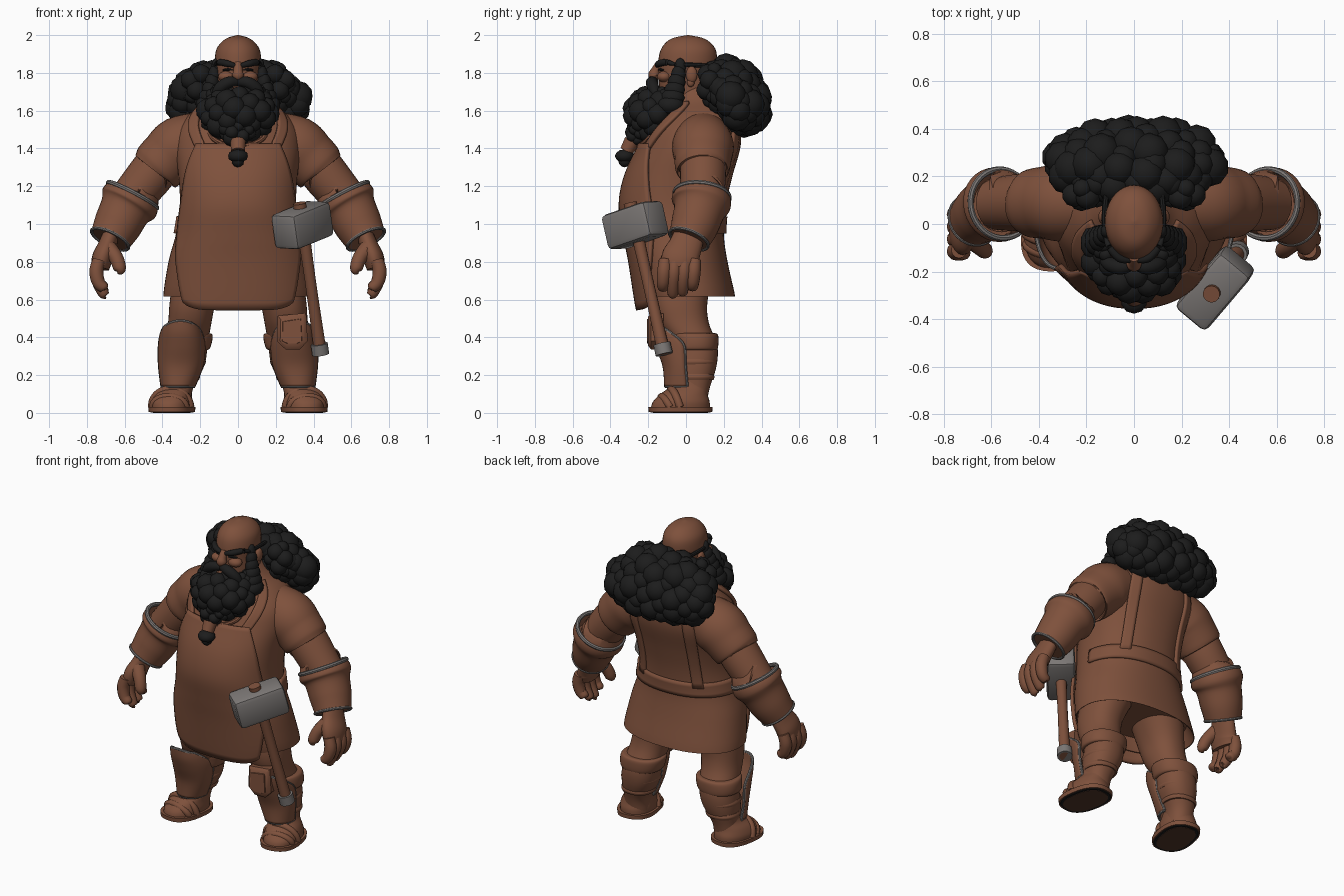
import bpy, bmesh, math, random
from mathutils import Vector, Matrix

if "Cube" in bpy.data.objects:
    bpy.data.objects.remove(bpy.data.objects["Cube"])
random.seed(4)
made = []


def material(name, r, g, b):
    m = bpy.data.materials.new(name)
    m.use_nodes = True
    m.diffuse_color = (r, g, b, 1)
    m.node_tree.nodes["Principled BSDF"].inputs["Base Color"].default_value = (r, g, b, 1)
    return m


BROWN = material("warm brown", .21, .082, .045)
BLACK = material("hair black", .012, .012, .012)
STEEL = material("dull steel", .2, .185, .178)
SOLE = material("dark sole brown", .08, .035, .022)


def finish(name, bm, mat, mirror=False, thick=0):
    bmesh.ops.recalc_face_normals(bm, faces=bm.faces)
    mesh = bpy.data.meshes.new(name)
    bm.to_mesh(mesh)
    bm.free()
    mesh.materials.append(mat)
    ob = bpy.data.objects.new(name, mesh)
    bpy.context.collection.objects.link(ob)
    if thick:
        ob.modifiers.new("thickness", "SOLIDIFY").thickness = thick
        ob.modifiers["thickness"].offset = 0
    if mirror:
        ob.modifiers.new("mirror", "MIRROR")
    made.append(ob)
    return ob


def spline(keys, u):
    """Smooth value through a list of equal-length keys at index u."""
    n = len(keys) - 1
    i = max(0, min(int(u), n - 1))
    t = u - i
    a, b, c, d = (keys[max(0, min(j, n))] for j in (i - 1, i, i + 1, i + 2))
    return [q + .5 * t * (r - p + t * (2*p - 5*q + 4*r - s + t * (3*(q - r) + s - p)))
            for p, q, r, s in zip(a, b, c, d)]


def samples(n, lo=0, hi=1):
    return [lo + (hi - lo) * i / n for i in range(n + 1)]


def skin(name, rings, mat, closed=True, **kw):
    bm = bmesh.new()
    rows = [[bm.verts.new(p) for p in ring] for ring in rings]
    n = len(rows[0])
    for a, b in zip(rows, rows[1:]):
        for i in range(n if closed else n - 1):
            j = (i + 1) % n
            bm.faces.new((a[i], a[j], b[j], b[i]))
    if closed:
        bm.faces.new(rows[0])
        bm.faces.new(rows[-1])
    return finish(name, bm, mat, **kw)


def on_ring(key, a, off=0, power=.9):
    x, y, z, rx, ry = key
    c, s = math.cos(a), math.sin(a)
    return (x + math.copysign(abs(c) ** power, c) * (rx + off),
            y + math.copysign(abs(s) ** power, s) * (ry + off), z)


def loft(name, keys, mat, steps=5, seg=36, power=.9, **kw):
    us = samples((len(keys) - 1) * steps, 0, len(keys) - 1)
    angles = samples(seg, 0, math.tau)[:-1]
    return skin(name, [[on_ring(spline(keys, u), a, 0, power) for a in angles] for u in us], mat, **kw)


def tube(name, keys, mat, steps=5, seg=20, flat=1, **kw):
    """Round limb through (x, y, z, radius) keys."""
    n = len(keys) - 1
    rings = []
    for u in samples(n * steps, 0, n):
        x, y, z, r = spline(keys, u)
        t = Vector(spline(keys, min(u + .05, n))[:3]) - Vector(spline(keys, max(u - .05, 0))[:3])
        t.normalize()
        ref = Vector((0, 1, 0)) if abs(t.y) < .85 else Vector((1, 0, 0))
        p = (ref - t * ref.dot(t)).normalized()
        q = t.cross(p)
        rings.append([Vector((x, y, z)) + (p * math.cos(a) + q * math.sin(a) * flat) * r
                      for a in samples(seg, 0, math.tau)[:-1]])
    return skin(name, rings, mat, **kw)


def balls(name, items, mat, detail=2, **kw):
    """One object made of spheres given as (centre, radii)."""
    bm = bmesh.new()
    for c, r in items:
        bmesh.ops.create_icosphere(bm, subdivisions=detail, radius=1,
                                   matrix=Matrix.Translation(c) @ Matrix.Diagonal((*r, 1)))
    return finish(name, bm, mat, **kw)


def curls(centre, radii, count, size, shear=0, bend=0):
    """Core ellipsoid wrapped in evenly spread lumps."""
    out = [(centre, radii)]
    for i in range(count):
        h = 1 - 2 * (i + .5) / count
        a, w = i * 2.39996, math.sqrt(1 - h * h)
        d = Vector((w * math.cos(a) * radii[0], w * math.sin(a) * radii[1], h * radii[2]))
        d.y -= shear * d.z
        d.z -= bend * d.x ** 2
        r = size * random.uniform(.8, 1.2)
        out.append((Vector(centre) + d, (r, r, r)))
    return out


# Torso with flared tunic skirt
TORSO = [(0, 0, .70, .35, .22), (0, .01, .615, .395, .25), (0, -.03, .80, .368, .25),
         (0, -.055, .95, .328, .255), (0, -.06, 1.10, .308, .272), (0, -.03, 1.25, .315, .275),
         (0, .025, 1.40, .335, .262), (0, .05, 1.50, .32, .24), (0, .07, 1.58, .26, .20),
         (0, .07, 1.65, .17, .14), (0, .05, 1.72, .11, .11)]
loft("tunic", TORSO, BROWN, seg=56)


def panel(name, u0, u1, left, right, off, drop=0, steps=24, cols=24, **kw):
    """Leather sheet lying on the torso between two angle rules."""
    rows = []
    for t in samples(steps):
        key = spline(TORSO, u0 + (u1 - u0) * t)
        low = drop * max(0, 1 - 4 * t) ** 1.5
        rows.append([Vector(on_ring(key, left(t) + (right(t) - left(t)) * c, off))
                     - Vector((0, 0, low * (1 - .6 * abs(2 * c - 1) ** 5))) for c in samples(cols)])
    return skin(name, rows, BROWN, closed=False, thick=.02, **kw)


FRONT = -math.pi / 2
half = lambda t: spline([(.74,), (1.05,), (1.2,), (1.0,), (.64,)], t * 4)[0]
panel("apron", 1, 6.2, lambda t: FRONT - half(t), lambda t: FRONT + half(t), .015, .07)
panel("front_strap", 6, 8.9, lambda t: FRONT + .46 + .5 * t, lambda t: FRONT + .66 + .6 * t, .011,
      cols=4, mirror=True)
panel("back_strap", 3.4, 8.9, lambda t: -FRONT - .75 + .1 * t, lambda t: -FRONT - .52 + .1 * t, .006,
      cols=4, mirror=True)
panel("back_belt", 3.0, 3.6, lambda t: .1, lambda t: math.pi - .1, .005, steps=4, cols=40)
tube("collar", [(-.17, -.10, 1.55, .013), (-.13, -.2, 1.45, .013), (0, -.25, 1.41, .013),
                (.13, -.2, 1.45, .013), (.17, -.10, 1.55, .013)], BROWN, seg=8)

# Head and face
loft("head", [(0, .0, 1.58, .11, .13), (0, 0, 1.70, .118, .14), (0, 0, 1.79, .118, .145),
              (0, .008, 1.86, .123, .155), (0, .012, 1.93, .112, .142), (0, .01, 1.98, .066, .09),
              (0, .01, 2.0, .004, .004)], BROWN, power=1)
tube("nose", [(0, -.14, 1.85, .02), (0, -.162, 1.81, .025), (0, -.168, 1.785, .031),
              (0, -.15, 1.765, .012)], BROWN)
balls("cheek", [((.06, -.115, 1.78), (.045, .038, .03))], BROWN, 3, mirror=True)
balls("ear", [((.13, .03, 1.79), (.02, .03, .045)), ((.128, .025, 1.75), (.015, .02, .025))],
      BROWN, 3, mirror=True)
tube("eyebrow", [(.015, -.152, 1.838, .012), (.06, -.143, 1.85, .018), (.10, -.10, 1.856, .016),
                 (.12, -.06, 1.845, .008)], BLACK, seg=10, mirror=True)
tube("eye", [(.03, -.144, 1.816, .004), (.055, -.135, 1.818, .007), (.08, -.12, 1.815, .004)],
     BLACK, seg=8, mirror=True)
tube("hairline", [(.117, -.06, 1.842, .012), (.124, .03, 1.842, .012), (.116, .13, 1.836, .012)],
     BLACK, seg=8, mirror=True)

# Beard, moustache and curly hair
balls("beard", curls((0, -.165, 1.585), (.165, .11, .105), 42, .056), BLACK)
balls("beard_point", curls((0, -.255, 1.49), (.07, .035, .045), 14, .036), BLACK)
balls("sideburn", [(Vector((.115 + .055 * t, -.03 - .05 * t, 1.83 - .2 * t)),
                    (.026 + .03 * t, .032 + .04 * t, .05)) for t in samples(5)], BLACK, mirror=True)
balls("jaw_beard", curls((.115, -.09, 1.68), (.03, .045, .03), 12, .03), BLACK, mirror=True)
tube("moustache", [(0, -.165, 1.752, .022), (.05, -.182, 1.75, .03), (.10, -.17, 1.715, .03),
                   (.135, -.15, 1.66, .012)], BLACK, mirror=True)
balls("lip", [((0, -.175, 1.712), (.035, .024, .013))], BROWN)
tube("beard_tie", [(0, -.285, 1.44, .042), (0, -.315, 1.385, .036)], BROWN)
balls("beard_tail", [((0, -.325, 1.36), (.055, .052, .036)), ((0, -.325, 1.335), (.034, .034, .035))], BLACK)
balls("hair", curls((0, .26, 1.68), (.325, .12, .15), 90, .07, .32, .4), BLACK)
balls("hair_side", curls((.19, .15, 1.735), (.075, .05, .085), 16, .045), BLACK, mirror=True)

# Arms
tube("sleeve", [(.17, .09, 1.46, .14), (.30, .09, 1.41, .163), (.375, .09, 1.35, .152),
                (.432, .085, 1.293, .142), (.438, .085, 1.286, .115)], BROWN, seg=32, mirror=True)
tube("upper_arm", [(.38, .09, 1.37, .12), (.47, .09, 1.25, .122), (.58, .085, 1.12, .11)],
     BROWN, seg=28, mirror=True)
tube("gauntlet", [(.556, .085, 1.155, .118), (.557, .085, 1.15, .148), (.578, .08, 1.11, .158),
                  (.60, .07, 1.07, .136), (.64, .045, .99, .126), (.677, .015, .92, .11)],
     BROWN, seg=32, mirror=True)


def hoop(name, centre, axis, radius, wire):
    q = Vector(axis).to_track_quat("Z", "Y").to_matrix()
    n = q @ Vector((0, 0, 1))
    pts = []
    for a in samples(40, 0, math.tau):
        d = q @ Vector((math.cos(a), math.sin(a), 0))
        pts.append([Vector(centre) + d * (radius + wire * math.cos(b)) + n * wire * math.sin(b)
                    for b in samples(8, 0, math.tau)])
    return skin(name, pts, STEEL, closed=False, mirror=True)


hoop("gauntlet_rim", (.558, .085, 1.152), (.11, -.025, -.21), .145, .013)
hoop("wrist_rim", (.677, .015, .92), (.1, -.08, -.2), .108, .009)

# Hands
tube("palm", [(.67, .02, .95, .08), (.695, -.005, .88, .09), (.718, -.03, .82, .1),
              (.73, -.035, .765, .088)], BROWN, flat=.55, mirror=True)
for i, tip in enumerate((.66, .625, .635, .665)):
    y = -.11 + .052 * i
    tube("finger", [(.735, y, .81, .034), (.75, y - .005, .75, .037), (.738, y - .01, .69, .034),
                    (.708, y - .012, tip, .027), (.702, y - .012, tip - .008, .006)],
         BROWN, seg=12, mirror=True)
tube("thumb", [(.685, -.06, .87, .045), (.645, -.095, .82, .038), (.625, -.115, .76, .032),
               (.63, -.12, .735, .008)], BROWN, seg=12, mirror=True)

# Legs and boots
loft("leg", [(.17, -.01, .80, .16, .17), (.235, -.03, .60, .125, .145), (.255, -.01, .48, .115, .13),
             (.275, .05, .36, .115, .115), (.29, .05, .25, .112, .112), (.318, .035, .13, .08, .09),
             (.325, .03, .05, .08, .08)], BROWN, mirror=True)
loft("boot_cuff", [(.27, .04, .422, .10, .10), (.27, .045, .417, .133, .122), (.275, .05, .38, .138, .122),
                   (.28, .05, .338, .128, .117), (.28, .05, .333, .10, .10)], BROWN, mirror=True)
for z, x, r in ((.27, .288, .112), (.19, .305, .098)):
    loft("boot_strap", [(x, .047, z - .016, r, r), (x, .047, z, r + .006, r + .006),
                        (x, .047, z + .016, r, r)], BROWN, mirror=True)

# Shin guards with steel edging, narrowing to a rounded knee
GUARD = [(.318, .005, .14, .084, .112), (.303, -.005, .25, .112, .112), (.298, -.01, .35, .118, .145),
         (.30, -.04, .42, .108, .14), (.305, -.06, .475, .095, .128)]
rows = []
for u in samples(20, 0, 4):
    span = math.pi / 2 - .75 * max(0, u / 2 - 1) ** 2
    row = [Vector(on_ring(spline(GUARD, u), a)) for a in samples(20, FRONT - span, FRONT + span)]
    for i, p in enumerate(row):
        p.z += .022 * (math.sin(math.pi * i / 20) - .5) * (u / 4) ** 3
    rows.append(row)
skin("shin_guard", rows, BROWN, closed=False, thick=.016, mirror=True)
for name, line in (("top", rows[-1]), ("bottom", rows[0]),
                   ("outer", [r[-1] for r in rows]), ("inner", [r[0] for r in rows])):
    tube("guard_edge_" + name, [(*p, .009) for p in line], STEEL, 1, 8, mirror=True)

# Shoes
turn = Matrix.Translation((.345, 0, 0)) @ Matrix.Rotation(math.radians(10), 4, "Z")
shoe = [
    loft("sole_rim", [(0, -.03, .002, .108, .158), (0, -.03, .01, .114, .164)], BLACK, 1, power=.8),
    loft("sole_pad", [(0, -.03, 0, .095, .145), (0, -.03, .004, .095, .145)], SOLE, 1, power=.8),
    loft("sole", [(0, -.03, .006, .118, .168), (0, -.03, .032, .12, .17)], BROWN, 1, power=.8),
    loft("foot", [(0, -.03, .03, .106, .156), (0, -.025, .06, .106, .15), (-.005, -.01, .10, .096, .125),
                  (-.018, .02, .14, .082, .098), (-.024, .032, .18, .078, .084)], BROWN)]
for y, top, r in ((-.13, .085, .088), (-.08, .125, .104)):
    shoe.append(tube("shoe_strap", [(r * math.cos(a), y + .03 * (1 - math.sin(a)), .03 + (top - .03) * math.sin(a), .021)
                                    for a in samples(10, 0, math.pi)], BROWN, 2, 10))
for ob in shoe:
    ob.data.transform(turn)
    ob.modifiers.new("mirror", "MIRROR")

# Thigh pouch on the left leg
pouch = lambda grow, y: [(.285 + sx * (.08 + grow), y, z) for sx, z in
                         ((-.9, .51 + grow), (.9, .525 + grow), (1, .38), (.5, .34 - grow), (-.4, .34 - grow), (-.95, .38))]
skin("pouch", [pouch(0, -.12), pouch(.004, -.185), pouch(-.015, -.2)], BROWN)
skin("pouch_flap", [pouch(-.025, -.195), pouch(-.028, -.206)], BROWN)

# Hammer hanging at the left hip
top, end = Vector((.325, -.295, 1.11)), Vector((.438, -.115, .31))
tube("hammer_handle", [(*top, .036), (*top.lerp(end, .5), .03), (*end, .034)], BROWN, seg=14)
tube("hammer_pommel", [(*top.lerp(end, .93), .046), (*end, .046)], STEEL, seg=14)
up = (top - end).normalized()
along = Vector((.2, .24, 0))
along = (along - up * along.dot(up)).normalized()
frame = Matrix((along, up.cross(along), up)).transposed().to_4x4()
bm = bmesh.new()
bmesh.ops.create_cube(bm, size=1, matrix=Matrix.Translation(top.lerp(end, .145)) @ frame
                      @ Matrix.Diagonal((.315, .17, .19, 1)))
bmesh.ops.bevel(bm, geom=bm.edges[:], offset=.026, segments=2, affect="EDGES", profile=.5)
finish("hammer_head", bm, STEEL)

# Smooth shading with sharp edges kept
bpy.ops.object.select_all(action="DESELECT")
for ob in made:
    ob.select_set(True)
bpy.context.view_layer.objects.active = made[0]
bpy.ops.object.shade_smooth_by_angle(angle=math.radians(40))
